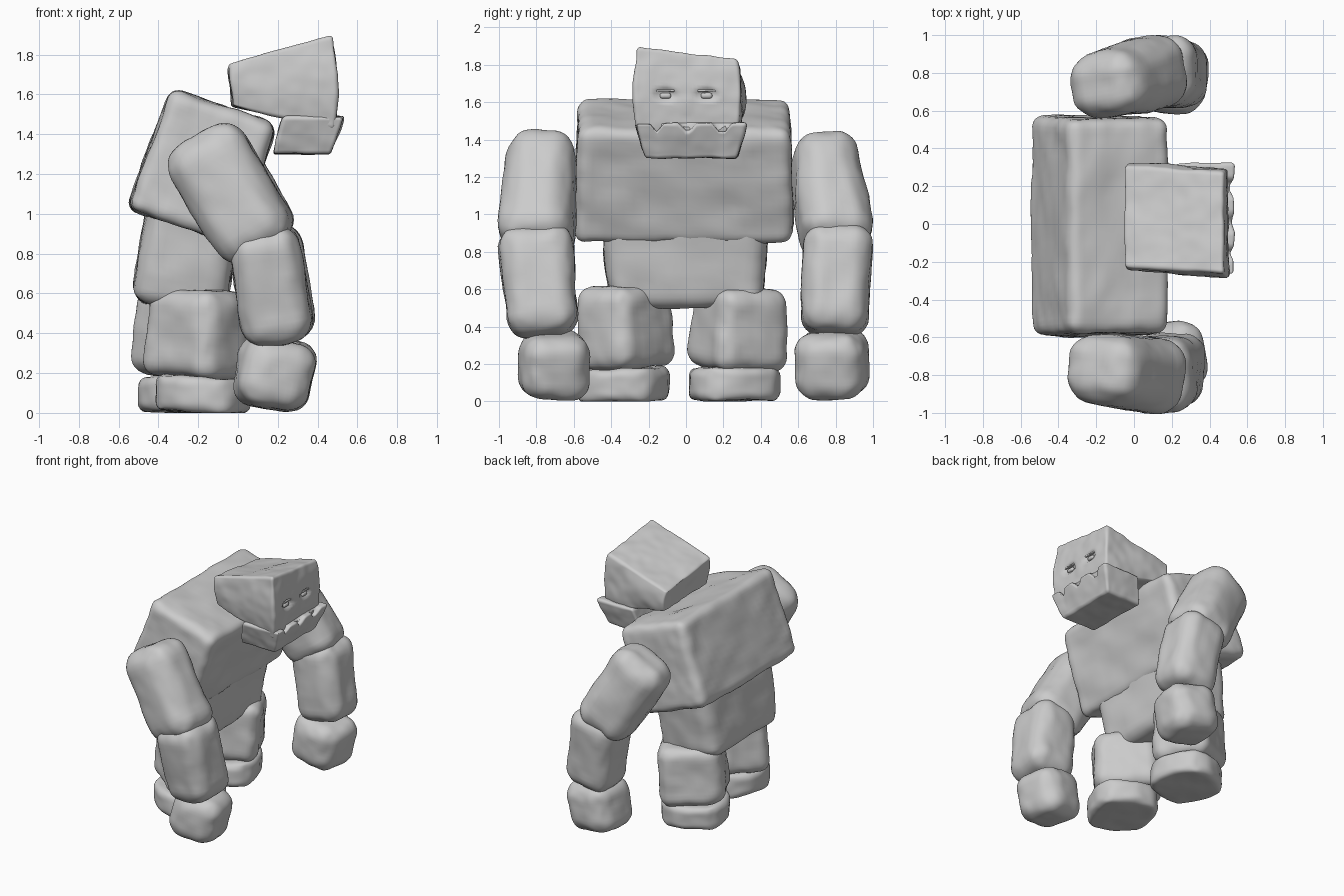
import bpy, bmesh, math
from mathutils import Vector, Euler, noise

cube = bpy.data.objects.get("Cube")
if cube:
    bpy.data.objects.remove(cube, do_unlink=True)

grey = bpy.data.materials.new("stone grey")
grey.use_nodes = True
GREY = (0.6, 0.6, 0.6, 1)
grey.diffuse_color = GREY
grey.node_tree.nodes["Principled BSDF"].inputs["Base Color"].default_value = GREY


def lerp(a, b, t):
    return a + (b - a) * t


def stone(name, centre, size, rot=(0, 0, 0), r=0.09, top=(1, 1), bottom=(1, 1),
          disc=0.15, rough=0.014, cuts=20, warp=None):
    """Rounded block with tapered ends, rounded plan and a hewn surface."""
    bm = bmesh.new()
    bmesh.ops.create_cube(bm, size=2)
    bmesh.ops.subdivide_edges(bm, edges=bm.edges[:], cuts=cuts, use_grid_fill=True)
    half = Vector(size) / 2
    turn = Euler([math.radians(a) for a in rot]).to_matrix()
    for v in bm.verts:
        p = Vector([math.sin(c * math.pi / 2) for c in v.co])
        q = Vector([c * h for c, h in zip(p, half)])
        inner = Vector([max(r - h, min(h - r, c)) for c, h in zip(q, half)])
        d = q - inner
        if d.length > 1e-6:
            q = inner + d.normalized() * r
        u = Vector([c / h for c, h in zip(q, half)])
        t = (u.z + 1) / 2
        sx = lerp(bottom[0], top[0], t) * math.sqrt(1 - disc * u.y ** 2 / 2)
        sy = lerp(bottom[1], top[1], t) * math.sqrt(1 - disc * u.x ** 2 / 2)
        if warp:
            v.co = warp(u)
        else:
            v.co = turn @ Vector((q.x * sx, q.y * sy, q.z)) + Vector(centre)
    bm.normal_update()
    shift = Vector((len(name), centre[1] * 3, centre[2]))
    moves = [(v, v.normal * rough * (noise.noise(v.co * 5 + shift)
              + 0.4 * noise.noise(v.co * 14 + shift))) for v in bm.verts]
    for v, m in moves:
        v.co += m
        v.co.z = max(v.co.z, 0)
    mesh = bpy.data.meshes.new(name)
    bm.to_mesh(mesh)
    bm.free()
    mesh.materials.append(grey)
    mesh.shade_smooth()
    ob = bpy.data.objects.new(name, mesh)
    bpy.context.collection.objects.link(ob)
    return ob


# Body
stone("torso", (-0.178, -0.01, 1.235), (0.58, 1.18, 0.645), (0, 19.5, 0), r=0.06,
      top=(0.97, 0.96), disc=0.03, cuts=28)
stone("abdomen", (-0.26, 0, 0.785), (0.47, 0.9, 0.53), (0, 9, 0), r=0.09,
      top=(1, 1.03), bottom=(1, 0.9), disc=0.08)

# Legs and feet
stone("right_leg", (-0.205, -0.325, 0.398), (0.47, 0.385, 0.44), (0, 3, -40), r=0.085,
      top=(0.95, 0.95))
stone("left_leg", (-0.26, 0.28, 0.395), (0.47, 0.43, 0.44), (0, 6, 28), r=0.085,
      top=(0.93, 0.95))
stone("right_foot", (-0.175, -0.335, 0.093), (0.47, 0.48, 0.175), (0, 2, -20), r=0.05, disc=0.85)
stone("left_foot", (-0.26, 0.255, 0.093), (0.47, 0.48, 0.175), (0, 0, 20), r=0.05, disc=0.85)

# Arms
stone("right_upper_arm", (-0.04, -0.782, 1.102), (0.43, 0.41, 0.67), (0, -31, -7), r=0.13,
      top=(1.02, 0.88), bottom=(0.97, 1.04), disc=0.28)
stone("left_upper_arm", (-0.03, 0.77, 1.1), (0.43, 0.39, 0.66), (4, -31, 8), r=0.13,
      top=(1, 0.87), bottom=(0.97, 1.05), disc=0.28)
stone("right_forearm", (0.165, -0.785, 0.64), (0.37, 0.39, 0.58), (5, -9, 0), r=0.11,
      top=(0.97, 1.04), bottom=(1, 0.94))
stone("left_forearm", (0.175, 0.803, 0.645), (0.37, 0.38, 0.58), (-3, -9, 0), r=0.11,
      bottom=(1, 0.92))
stone("right_hand", (0.18, -0.705, 0.193), (0.37, 0.37, 0.35), (0, 11, 12), r=0.11, disc=0.25)
stone("left_hand", (0.185, 0.78, 0.2), (0.38, 0.39, 0.35), (0, 9, -6), r=0.11, disc=0.3)

# Head: a skewed block with sunken eye sockets
EYES = [(-0.11, 1.64), (0.11, 1.64)]


def head_shape(u):
    t = (u.z + 1) / 2
    f = (u.x + 1) / 2
    low = lerp(1.54, 1.42, f)
    high = lerp(1.722, 1.87, f) - 0.033 * u.y
    z = lerp(low, high, t)
    x = lerp(lerp(-0.03, -0.05, t), lerp(0.485, 0.475, t) + 0.02 * (1 - u.z ** 2), f)
    y = lerp(lerp(-0.225, -0.262, f), lerp(0.305, 0.275, f), (u.y + 1) / 2)
    y += u.y * 0.02 * (1 - u.z ** 2)
    if u.x > 0.9:
        for ey, ez in EYES:
            k = ((y - ey) / 0.07) ** 2 + ((z - ez) / 0.04) ** 2
            x -= 0.03 * max(0, 1 - k)
        x += 0.008 * max(0, 1 - (y / 0.05) ** 2 - ((z - 1.58) / 0.06) ** 2)
    return Vector((x, y, z))


stone("head", (0.225, 0.01, 1.65), (0.52, 0.56, 0.4), r=0.02, rough=0.011,
      cuts=44, warp=head_shape)
for side, (ey, ez) in zip(("right", "left"), EYES):
    stone(side + "_eye", (0.478, ey, ez - 0.005), (0.03, 0.06, 0.03), r=0.014, rough=0.002, cuts=6)
    stone(side + "_brow", (0.483, ey, ez + 0.022), (0.025, 0.1, 0.012), r=0.005, rough=0.003, cuts=6)

# Underbite jaw, flared towards a rim notched between four teeth
TEETH = (-0.23, -0.08, 0.1, 0.285)


def jaw_shape(u):
    t = (u.z + 1) / 2
    y = 0.027 + u.y * lerp(0.245, 0.298, t)
    notch = 0
    if u.x > 0.75:
        gap = min(abs(y - tooth) for tooth in TEETH)
        notch = max(0, min(1, (gap - 0.04) / 0.035))
    front = lerp(0.465, 0.535, t) - 0.02 * notch * t
    x = lerp(lerp(0.175, 0.228, t), front, (u.x + 1) / 2)
    return Vector((x, y, lerp(1.3, 1.488 - 0.045 * notch, t)))


stone("jaw", (0.35, 0.027, 1.38), (0.32, 0.56, 0.18), r=0.018, rough=0.01, cuts=44, warp=jaw_shape)
